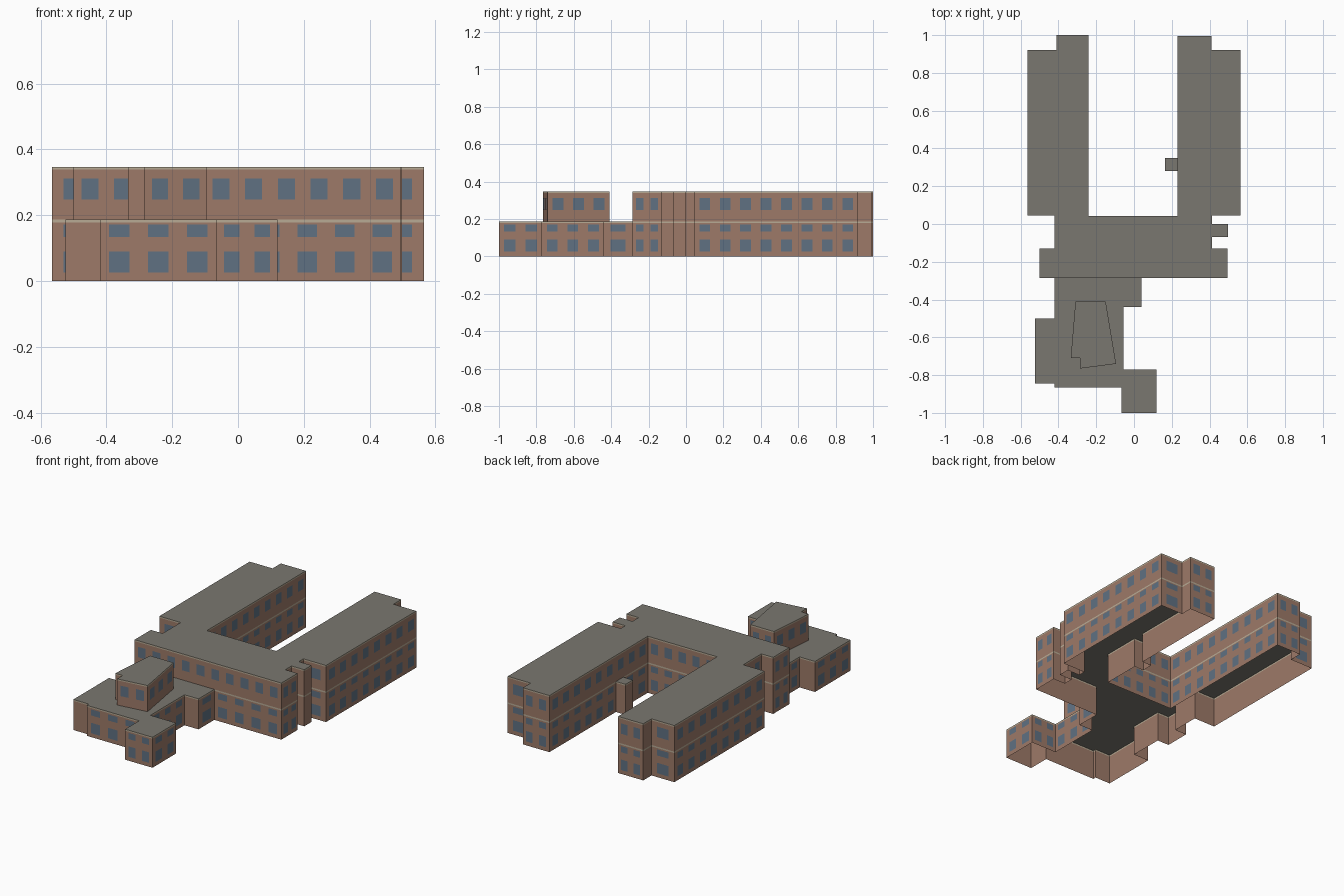
import bpy
import bmesh
from mathutils import Vector

cube = bpy.data.objects.get("Cube")
if cube:
    bpy.data.objects.remove(cube, do_unlink=True)


def make_material(name, rgb):
    mat = bpy.data.materials.new(name)
    mat.use_nodes = True
    colour = (*rgb, 1.0)
    mat.diffuse_color = colour
    mat.node_tree.nodes["Principled BSDF"].inputs["Base Color"].default_value = colour
    return mat


brick = make_material("brick", (0.34, 0.195, 0.14))
trim = make_material("cream trim", (0.48, 0.41, 0.30))
roof = make_material("roof grey", (0.195, 0.185, 0.16))
glass = make_material("window blue", (0.115, 0.165, 0.225))

GROUND_TOP, ROOF_TOP, TRIM = 0.187, 0.347, 0.009
BAY, MIN_WALL = 0.1035, 0.125

# Footprint pieces, counter-clockwise
front_right = [(-.065, -1), (.12, -1), (.12, -.77), (-.055, -.77), (-.055, -.44),
               (.04, -.44), (.04, -.287)]
east = [(.495, -.287), (.495, -.13), (.412, -.13), (.412, -.07), (.498, -.07),
        (.498, 0), (.412, 0), (.412, .045), (.565, .045), (.565, .92), (.41, .92),
        (.41, .995), (.23, .995)]
turret = [(.23, .35), (.165, .35), (.165, .28), (.23, .28)]
west = [(.23, .042), (-.24, .042), (-.24, 1), (-.41, 1), (-.41, .92), (-.565, .92),
        (-.565, .045), (-.42, .045), (-.42, -.13), (-.5, -.13), (-.5, -.287)]
front_left = [(-.42, -.287), (-.42, -.5), (-.525, -.5), (-.525, -.845),
              (-.42, -.845), (-.42, -.865), (-.065, -.865)]
tower = [(-.285, -.765), (-.095, -.74), (-.15, -.41), (-.31, -.41),
         (-.335, -.71), (-.285, -.71)]


def finish(name, bm, materials):
    mesh = bpy.data.meshes.new(name)
    bm.to_mesh(mesh)
    bm.free()
    for mat in materials:
        mesh.materials.append(mat)
    obj = bpy.data.objects.new(name, mesh)
    bpy.context.collection.objects.link(obj)


def storey(name, outline, bottom, top):
    """Open-bottomed walls with a trim band and a flat roof."""
    bm = bmesh.new()
    rings = [[bm.verts.new((x, y, z)) for x, y in outline]
             for z in (bottom, top - TRIM, top)]
    for level in range(2):
        low, high = rings[level], rings[level + 1]
        for i in range(len(outline)):
            j = (i + 1) % len(outline)
            face = bm.faces.new((low[i], low[j], high[j], high[i]))
            face.material_index = level
    bm.faces.new(rings[2]).material_index = 2
    finish(name, bm, (brick, trim, roof))


def windows(name, outline, rows):
    """Evenly spaced panes on every wall long enough to hold them."""
    bm = bmesh.new()
    for i, start in enumerate(outline):
        a = Vector((*start, 0))
        run = Vector((*outline[(i + 1) % len(outline)], 0)) - a
        if run.length < MIN_WALL:
            continue
        count = max(1, round(run.length / BAY))
        step = run / count
        out = run.cross(Vector((0, 0, 1))).normalized() * 0.002
        for k in range(count):
            centre = a + step * (k + 0.5) + out
            left, right = centre - step * 0.26, centre + step * 0.26
            for low, high in rows:
                corners = ((left, low), (right, low), (right, high), (left, high))
                bm.faces.new([bm.verts.new((p.x, p.y, z)) for p, z in corners])
    finish(name, bm, (glass,))


main = east + west
ground = front_right + east + turret + west + front_left
upper_rows = [(0.247, 0.311)]
ground_rows = [(0.025, 0.089), (0.134, 0.171)]

# Ground floor over the whole footprint
storey("ground_floor", ground, 0, GROUND_TOP)
windows("ground_floor_windows", ground, ground_rows)

# Upper floor of the main block and its wings
storey("upper_floor", main, GROUND_TOP, ROOF_TOP)
windows("upper_floor_windows", main, upper_rows)

# Small rooftop block on the front extension
storey("rooftop_block", tower, GROUND_TOP, ROOF_TOP)
windows("rooftop_block_windows", tower, upper_rows)
